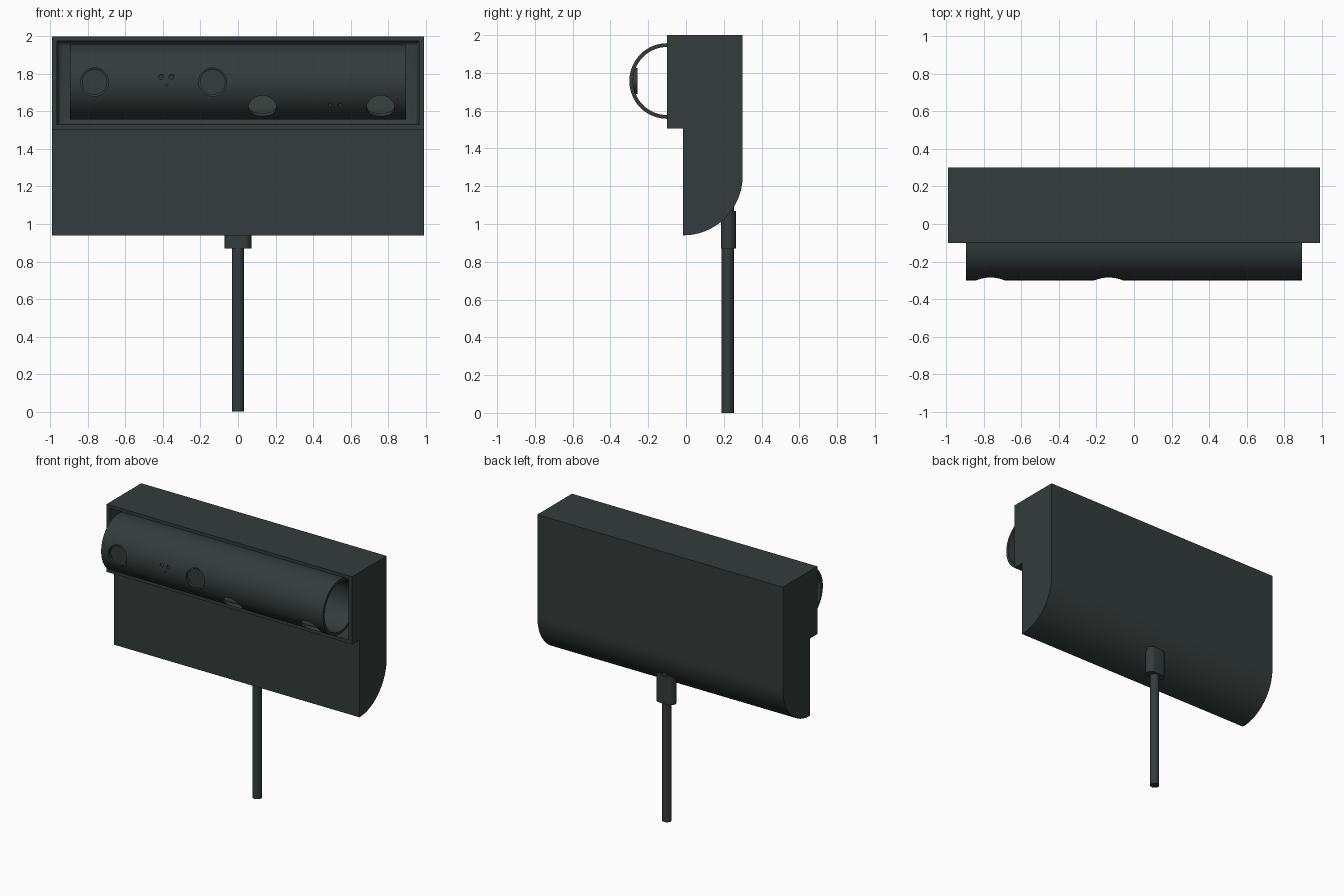
import bpy, bmesh, math
from mathutils import Vector, Matrix

if "Cube" in bpy.data.objects:
    bpy.data.objects.remove(bpy.data.objects["Cube"])

COLOR = (0.034, 0.045, 0.043, 1)
mat = bpy.data.materials.new("dark slate")
mat.use_nodes = True
mat.diffuse_color = COLOR
mat.node_tree.nodes["Principled BSDF"].inputs["Base Color"].default_value = COLOR

HALF = 0.993                      # half width of the housing
AXIS = Vector((0, -0.1, 1.757))   # centre line of the tube
R = 0.2


def finish(name, bm):
    bmesh.ops.recalc_face_normals(bm, faces=bm.faces)
    me = bpy.data.meshes.new(name)
    bm.to_mesh(me)
    bm.free()
    me.materials.append(mat)
    ob = bpy.data.objects.new(name, me)
    bpy.context.collection.objects.link(ob)
    return ob


def prism(name, points, offset):
    """Extrude a closed outline along the offset vector."""
    bm = bmesh.new()
    face = bm.faces.new([bm.verts.new(p) for p in points])
    ext = bmesh.ops.extrude_face_region(bm, geom=[face])
    verts = [v for v in ext["geom"] if isinstance(v, bmesh.types.BMVert)]
    bmesh.ops.translate(bm, verts=verts, vec=offset)
    return finish(name, bm)


def cylinder(name, start, end, radius, segments=32):
    start, end = Vector(start), Vector(end)
    d = end - start
    turn = Vector((0, 0, 1)).rotation_difference(d).to_matrix().to_4x4()
    bm = bmesh.new()
    bmesh.ops.create_cone(bm, cap_ends=True, segments=segments, radius1=radius,
                          radius2=radius, depth=d.length,
                          matrix=Matrix.Translation((start + end) / 2) @ turn)
    return finish(name, bm)


def cut(target, cutter):
    mod = target.modifiers.new("cut", 'BOOLEAN')
    mod.operation, mod.solver, mod.object = 'DIFFERENCE', 'EXACT', cutter
    bpy.context.view_layer.objects.active = target
    bpy.ops.object.modifier_apply(modifier=mod.name)
    bpy.data.objects.remove(cutter)


def smooth(ob):
    bpy.ops.object.select_all(action='DESELECT')
    ob.select_set(True)
    bpy.context.view_layer.objects.active = ob
    bpy.ops.object.shade_smooth_by_angle(angle=math.radians(35))


# Housing: stepped front, curved lower back
side = [(-0.015, 0.94)]
for i in range(1, 25):
    a = math.pi / 2 * i / 24
    side.append((-0.015 + 0.315 * math.sin(a), 1.255 - 0.315 * math.cos(a)))
side += [(0.3, 2), (-0.1, 2), (-0.1, 1.505), (-0.015, 1.505)]
housing = prism("housing", [(-HALF, y, z) for y, z in side], (2 * HALF, 0, 0))

# Recess with rounded inner edges
bm = bmesh.new()
bmesh.ops.create_cube(bm, size=1, matrix=Matrix.Translation((0, -0.04, 1.753))
                      @ Matrix.Diagonal((1.93, 0.34, 0.445, 1)))
back = [e for e in bm.edges if all(v.co.y > 0 for v in e.verts)]
bmesh.ops.bevel(bm, geom=back, offset=0.03, segments=5, profile=0.5, affect='EDGES')
cut(housing, finish("recess_cutter", bm))
smooth(housing)

# Hollow tube, open at both ends
reach = Vector((0.897, 0, 0))
tube = cylinder("sensor_tube", AXIS - reach, AXIS + reach, R, 96)
cut(tube, cylinder("bore_cutter", AXIS - reach * 1.1, AXIS + reach * 1.1, R - 0.02, 96))


# Holes through the tube wall: x, angle below horizontal, radius
holes = [(-0.765, 0, 0.075), (-0.135, 0, 0.075),
         (0.13, 43, 0.075), (0.76, 43, 0.075),
         (-0.41, -8, 0.013), (-0.355, -8, 0.013), (-0.38, 4, 0.006),
         (0.49, 38, 0.009), (0.545, 38, 0.009)]
for x, deg, radius in holes:
    a = math.radians(deg)
    out = Vector((0, -math.cos(a), -math.sin(a)))
    base = AXIS + Vector((x, 0, 0))
    cut(tube, cylinder("hole_cutter", base + out * 0.1, base + out * 0.3, radius))
smooth(tube)

# Lens discs behind the two front holes
for label, x in (("right", -0.765), ("left", -0.135)):
    smooth(cylinder("lens_" + label, (x, -0.282, AXIS.z), (x, -0.256, AXIS.z), 0.068))

# Cable and its flat rounded strain relief
smooth(cylinder("cable", (0, 0.221, 0), (0, 0.221, 1.09), 0.032))
outline = []
for sign in (1, -1):
    for i in range(13):
        a = -math.pi / 2 + math.pi * i / 12
        outline.append((sign * (0.033 + 0.04 * math.cos(a)),
                        0.224 + sign * 0.04 * math.sin(a), 0.87))
smooth(prism("strain_relief", outline, (0, 0, 0.2)))
